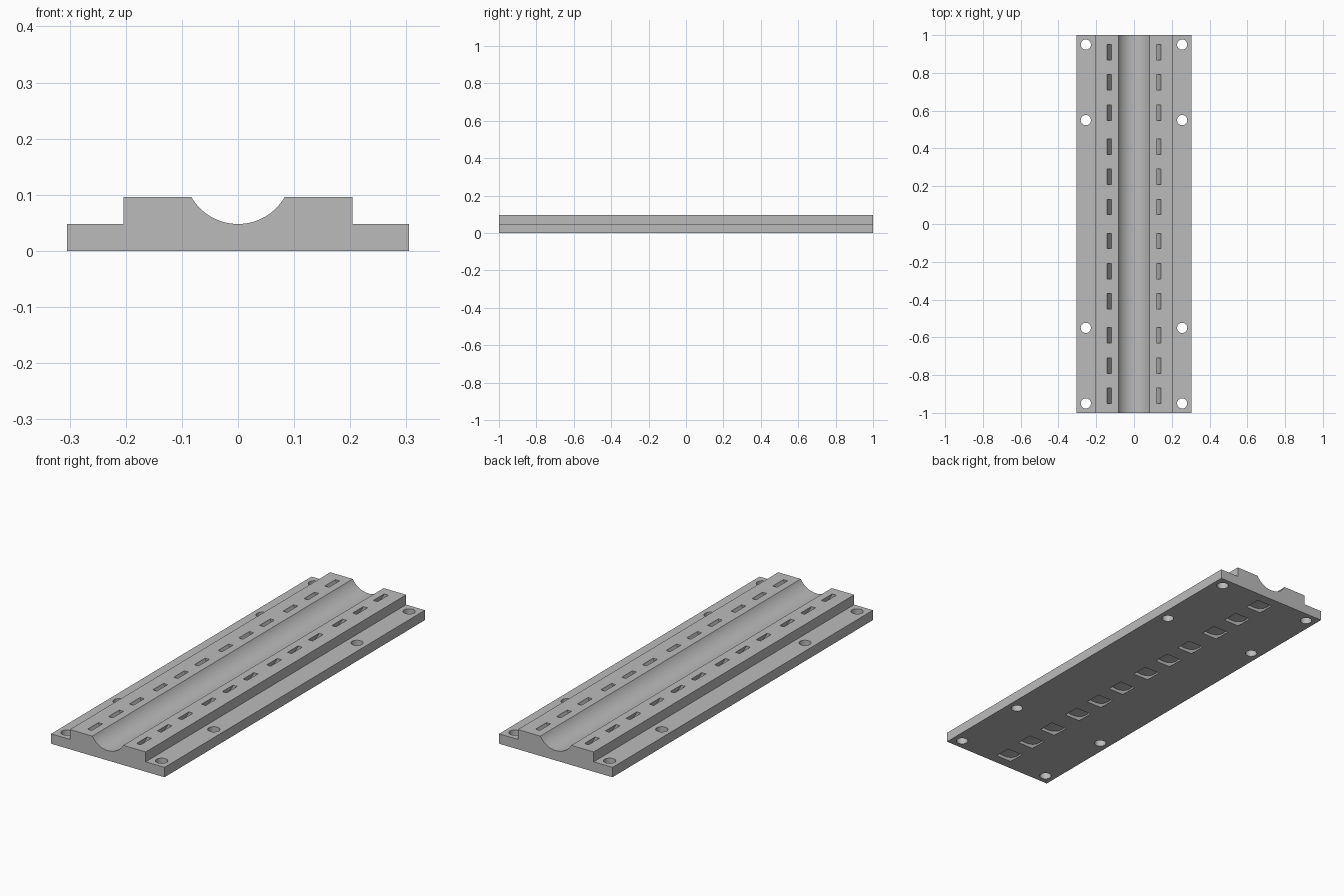
import bpy
import bmesh
from math import sin, cos, asin, pi, radians

if "Cube" in bpy.data.objects:
    bpy.data.objects.remove(bpy.data.objects["Cube"], do_unlink=True)

HALF_LENGTH, HALF_WIDTH, RAIL = 1.0, 0.305, 0.204
STEP_Z, TOP_Z = 0.048, 0.096
AXIS_Z, GROOVE_R = 0.144, 0.096      # axis of the groove and the tie channels

grey = bpy.data.materials.new("plain grey")
grey.use_nodes = True
grey.diffuse_color = (0.5, 0.5, 0.5, 1)
grey.node_tree.nodes["Principled BSDF"].inputs["Base Color"].default_value = (0.5, 0.5, 0.5, 1)


def arc(radius, start, end, steps):
    """Points in the x-z plane around the groove axis."""
    angles = [start + (end - start) * i / steps for i in range(steps + 1)]
    return [(radius * cos(a), AXIS_Z + radius * sin(a)) for a in angles]


def extrude_profile(bm, profile, y0, y1):
    """Sweep a closed x-z outline along y."""
    face = bm.faces.new([bm.verts.new((x, y0, z)) for x, z in profile])
    swept = bmesh.ops.extrude_face_region(bm, geom=[face])
    verts = [v for v in swept["geom"] if isinstance(v, bmesh.types.BMVert)]
    bmesh.ops.translate(bm, verts=verts, vec=(0, y1 - y0, 0))


def make_object(name, bm):
    bmesh.ops.recalc_face_normals(bm, faces=bm.faces)
    mesh = bpy.data.meshes.new(name)
    bm.to_mesh(mesh)
    bm.free()
    mesh.materials.append(grey)
    obj = bpy.data.objects.new(name, mesh)
    bpy.context.collection.objects.link(obj)
    return obj


# Stepped base with a round groove along the top
rim = asin((AXIS_Z - TOP_Z) / GROOVE_R)
groove = arc(GROOVE_R, -rim, -pi + rim, 32)
right_side = [(RAIL, STEP_Z), (RAIL, TOP_Z)]
outline = [(-HALF_WIDTH, 0), (HALF_WIDTH, 0), (HALF_WIDTH, STEP_Z)] + right_side
outline += groove + [(-x, z) for x, z in reversed(right_side)] + [(-HALF_WIDTH, STEP_Z)]
bm = bmesh.new()
extrude_profile(bm, outline, -HALF_LENGTH, HALF_LENGTH)
base = make_object("grooved_base", bm)

# Curved tie channels passing under the groove, in four groups of three
bm = bmesh.new()
ring = arc(0.150, 0, -pi, 48) + arc(0.129, -pi, 0, 48)
for group in (-0.75, -0.25, 0.25, 0.75):
    for offset in (-0.16, 0, 0.16):
        y = group + offset
        extrude_profile(bm, ring, y - 0.041, y + 0.041)
channels = make_object("tie_channel_cutter", bm)

# Screw holes through both flanges
bm = bmesh.new()
for x in (-0.255, 0.255):
    for y in (-0.95, -0.55, 0.55, 0.95):
        hole = bmesh.ops.create_cone(bm, cap_ends=True, segments=32,
                                     radius1=0.027, radius2=0.027, depth=0.3)
        bmesh.ops.translate(bm, verts=hole["verts"], vec=(x, y, 0))
holes = make_object("screw_hole_cutter", bm)

# Cut the openings, then shade the curved walls smooth
bpy.ops.object.select_all(action="DESELECT")
bpy.context.view_layer.objects.active = base
base.select_set(True)
for cutter in (channels, holes):
    cutter.hide_render = True
    mod = base.modifiers.new(cutter.name, "BOOLEAN")
    mod.operation = "DIFFERENCE"
    mod.solver = "EXACT"
    mod.object = cutter
    bpy.ops.object.modifier_apply(modifier=mod.name)
    bpy.data.objects.remove(cutter, do_unlink=True)
bpy.ops.object.shade_smooth_by_angle(angle=radians(30))
